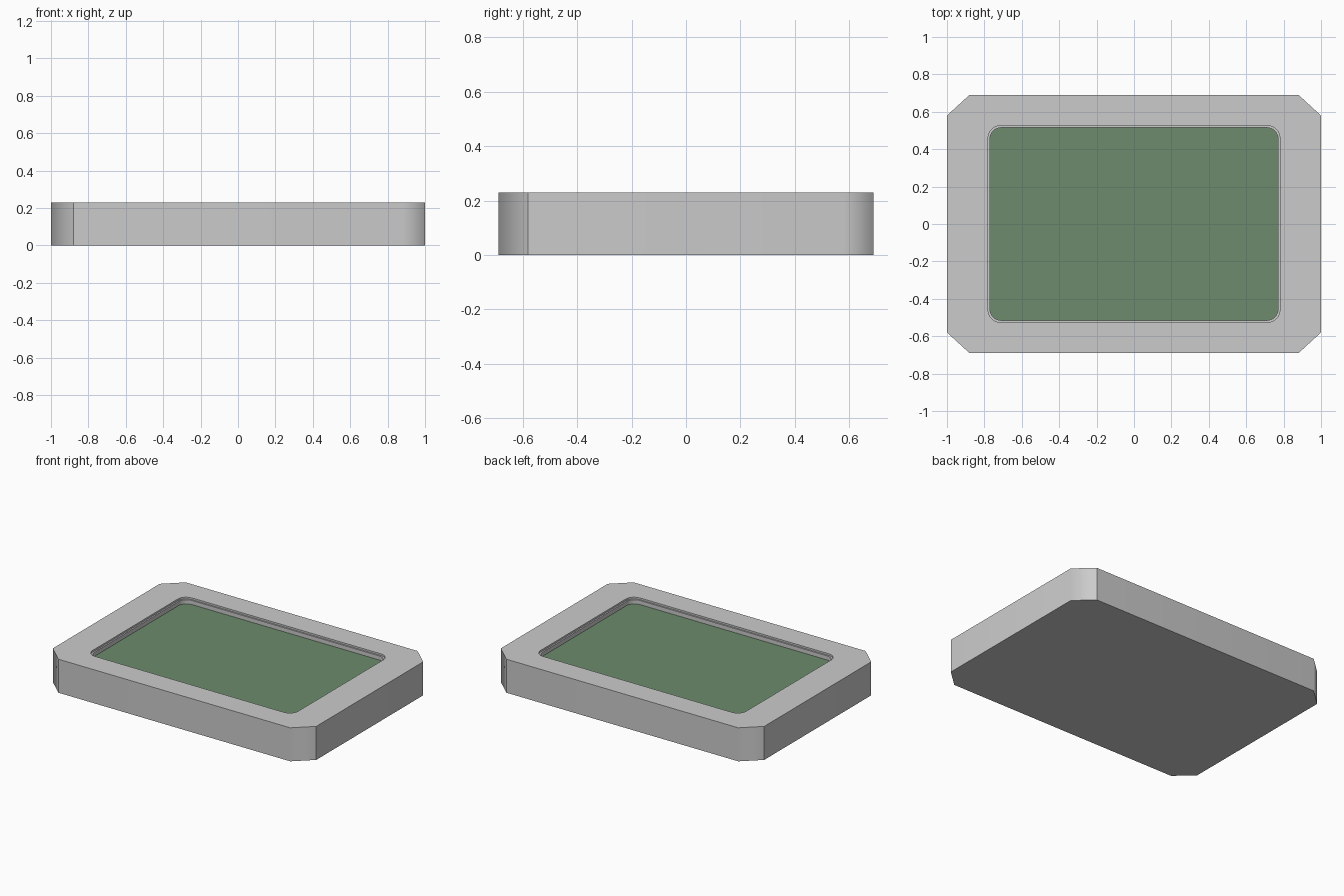
import bpy, bmesh, math

if "Cube" in bpy.data.objects:
    bpy.data.objects.remove(bpy.data.objects["Cube"])

HX, HY, H = 1.0, 0.69, 0.23      # half sizes and height
CX, CY = 0.88, 0.58              # where the corner cuts begin


def rounded_rect(hx, hy, r, steps=8):
    pts = []
    for i, (sx, sy) in enumerate([(1, 1), (-1, 1), (-1, -1), (1, -1)]):
        for k in range(steps + 1):
            a = math.radians(90 * (i + k / steps))
            pts.append((sx * (hx - r) + r * math.cos(a), sy * (hy - r) + r * math.sin(a)))
    return pts


def ring(bm, pts, z):
    return [bm.verts.new((x, y, z)) for x, y in pts]


def skin(bm, a, b):
    n = len(a)
    return [bm.faces.new((a[i], a[(i + 1) % n], b[(i + 1) % n], b[i])) for i in range(n)]


def finish(bm, name):
    bmesh.ops.recalc_face_normals(bm, faces=bm.faces)
    for f in bm.faces:
        f.smooth = True
    me = bpy.data.meshes.new(name)
    bm.to_mesh(me)
    bm.free()
    ob = bpy.data.objects.new(name, me)
    bpy.context.collection.objects.link(ob)
    return ob


def loop_edges(bm, vs):
    return [bm.edges.get((vs[i - 1], vs[i])) for i in range(len(vs))]


# Tray: cut-corner block with a stepped pocket in the top
bm = bmesh.new()
octagon = [(CX, -HY), (HX, -CY), (HX, CY), (CX, HY),
           (-CX, HY), (-HX, CY), (-HX, -CY), (-CX, -HY)]
bottom, top = ring(bm, octagon, 0), ring(bm, octagon, H)
skin(bm, bottom, top)
bm.faces.new(bottom[::-1])
wide = rounded_rect(0.78, 0.525, 0.065)
narrow = rounded_rect(0.77, 0.515, 0.06)
steps = [ring(bm, wide, H), ring(bm, wide, H - 0.012),
         ring(bm, narrow, H - 0.012), ring(bm, narrow, H - 0.045)]
for a, b in zip(steps, steps[1:]):
    skin(bm, a, b)
bm.faces.new(steps[-1])
bmesh.ops.triangle_fill(bm, use_beauty=True, normal=(0, 0, 1),
                        edges=loop_edges(bm, top) + loop_edges(bm, steps[0]))

# Crisp rims, and one crisp edge on each cut corner
for loop in [bottom, top] + steps:
    for e in loop_edges(bm, loop):
        e.smooth = False
for i in range(1, 8, 2):
    bm.edges.get((bottom[i], top[i])).smooth = False
tray = finish(bm, "tray")
mod = tray.modifiers.new("weighted_normals", 'WEIGHTED_NORMAL')
mod.keep_sharp = True

# Green panel lying in the pocket
bm = bmesh.new()
low, high = ring(bm, narrow, H - 0.045), ring(bm, narrow, H - 0.04)
skin(bm, low, high)
bm.faces.new(low[::-1])
bm.faces.new(high)
for loop in (low, high):
    for e in loop_edges(bm, loop):
        e.smooth = False
panel = finish(bm, "panel")
green = bpy.data.materials.new("green")
green.diffuse_color = (0.15, 0.26, 0.15, 1)
green.use_nodes = True
green.node_tree.nodes["Principled BSDF"].inputs["Base Color"].default_value = green.diffuse_color
panel.data.materials.append(green)
